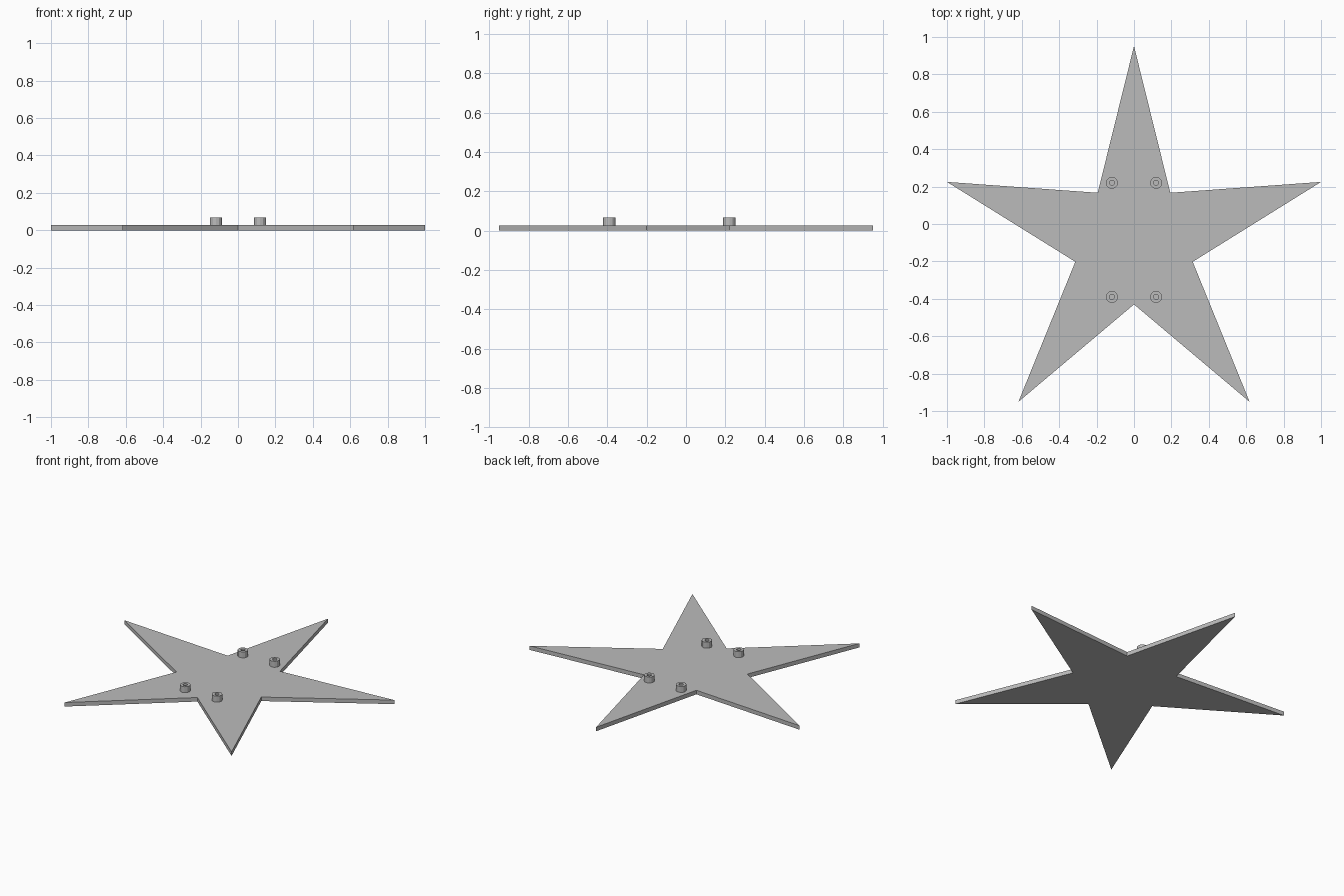
import bpy, bmesh, math

cube = bpy.data.objects.get("Cube")
if cube:
    bpy.data.objects.remove(cube, do_unlink=True)

# Single plain grey
grey = bpy.data.materials.new("plain_grey")
grey.use_nodes = True
colour = (0.5, 0.5, 0.5, 1)
grey.diffuse_color = colour
grey.node_tree.nodes["Principled BSDF"].inputs["Base Color"].default_value = colour

PLATE = 0.027
STUD_TOP = 0.067
CENTRE_Y = -0.1


def add_object(name, bm):
    bmesh.ops.recalc_face_normals(bm, faces=bm.faces)
    mesh = bpy.data.meshes.new(name)
    bm.to_mesh(mesh)
    bm.free()
    mesh.materials.append(grey)
    obj = bpy.data.objects.new(name, mesh)
    bpy.context.collection.objects.link(obj)
    return obj


def extrude_up(bm, faces, height):
    result = bmesh.ops.extrude_face_region(bm, geom=faces)
    verts = [g for g in result["geom"] if isinstance(g, bmesh.types.BMVert)]
    bmesh.ops.translate(bm, verts=verts, vec=(0, 0, height))


# Five-pointed star plate: alternating tip and notch radii
bm = bmesh.new()
outline = []
for i in range(10):
    angle = math.pi / 2 + i * math.pi / 5
    radius = 0.33 if i % 2 else 1.0515
    outline.append(bm.verts.new((radius * math.cos(angle),
                                 CENTRE_Y + radius * math.sin(angle), 0)))
extrude_up(bm, [bm.faces.new(outline)], PLATE)
add_object("star_plate", bm)


# Hollow studs standing on the plate
def stud(name, x, y, sides=12, outer=0.032, inner=0.014):
    bm = bmesh.new()
    rings = []
    for radius in (outer, inner):
        rings.append([bm.verts.new((x + radius * math.cos(math.tau * k / sides),
                                    y + radius * math.sin(math.tau * k / sides),
                                    PLATE)) for k in range(sides)])
    big, small = rings
    faces = []
    for k in range(sides):
        n = (k + 1) % sides
        faces.append(bm.faces.new((big[k], big[n], small[n], small[k])))
    extrude_up(bm, faces, STUD_TOP - PLATE)
    add_object(name, bm)


for side, x in (("left", 0.118), ("right", -0.118)):
    for end, y in (("back", 0.22), ("front", -0.39)):
        stud(f"{end}_{side}_stud", x, y)
